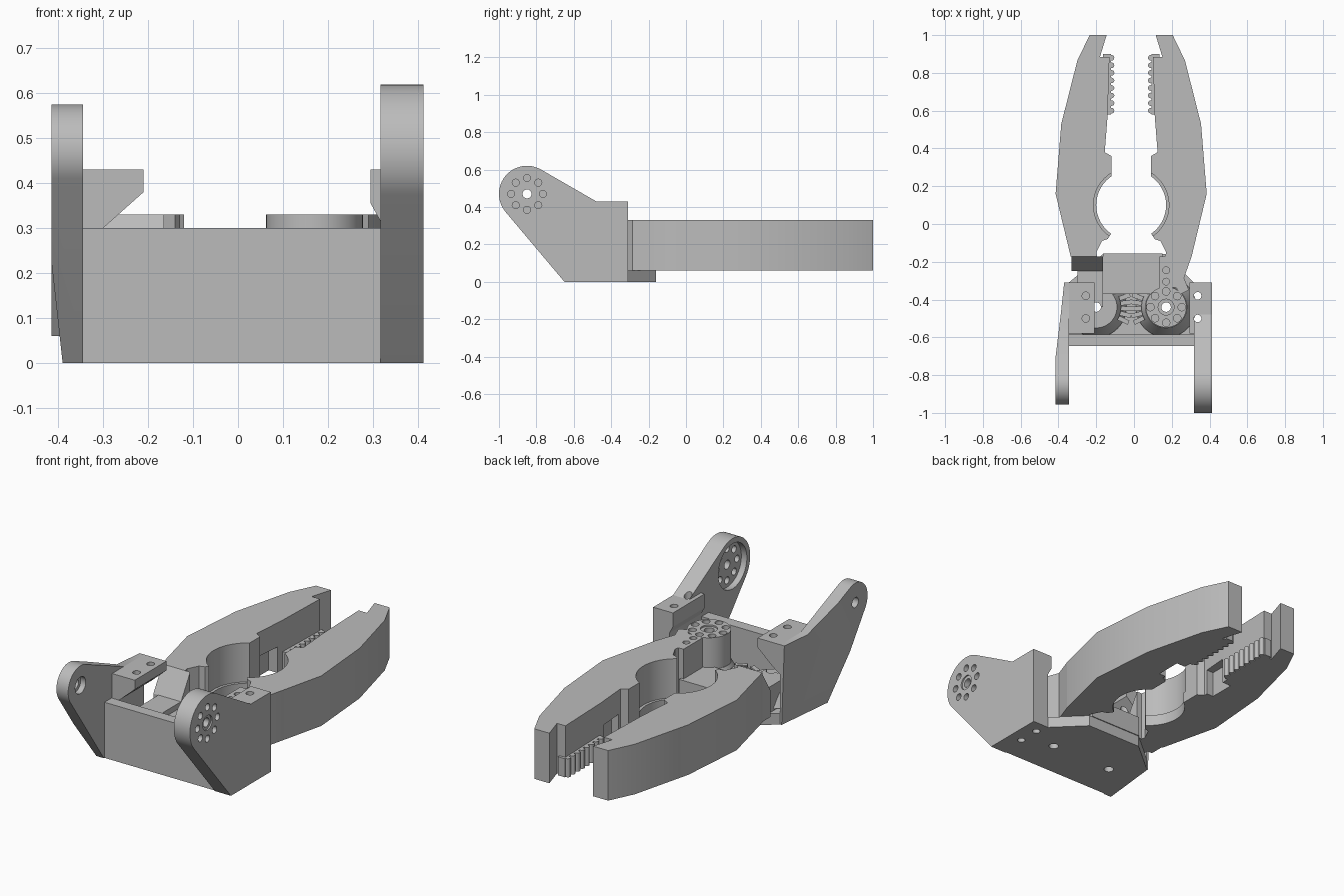
import bpy, bmesh, math
from mathutils import Vector, Matrix

cube = bpy.data.objects.get("Cube")
if cube:
    bpy.data.objects.remove(cube, do_unlink=True)

grey = bpy.data.materials.new("plain grey")
grey.use_nodes = True
colour = (0.5, 0.5, 0.5, 1)
grey.diffuse_color = colour
grey.node_tree.nodes["Principled BSDF"].inputs["Base Color"].default_value = colour

MID = -0.015           # symmetry line of the jaws
FLOOR, TOP = 0.06, 0.33
PIVOTS = {-1: (-0.2, -0.44), 1: (0.17, -0.44)}
EAR = Vector((-0.85, 0.47))


def finish(name, bm):
    bmesh.ops.recalc_face_normals(bm, faces=bm.faces)
    mesh = bpy.data.meshes.new(name)
    bm.to_mesh(mesh)
    bm.free()
    mesh.materials.append(grey)
    ob = bpy.data.objects.new(name, mesh)
    bpy.context.scene.collection.objects.link(ob)
    return ob


def prism(name, points, lo, hi, axis="z"):
    """Extrude an outline along an axis: z takes (x, y), x takes (y, z), y takes (x, z)."""
    place = {"z": lambda a, b, h: (a, b, h),
             "x": lambda a, b, h: (h, a, b),
             "y": lambda a, b, h: (a, h, b)}[axis]
    bm = bmesh.new()
    face = bm.faces.new([bm.verts.new(place(a, b, lo)) for a, b in points])
    moved = bmesh.ops.extrude_face_region(bm, geom=[face])["geom"]
    shift = Vector(place(0, 0, hi - lo))
    bmesh.ops.translate(bm, verts=[g for g in moved if isinstance(g, bmesh.types.BMVert)], vec=shift)
    return finish(name, bm)


def box(name, x0, x1, y0, y1, z0, z1):
    return prism(name, [(x0, y0), (x1, y0), (x1, y1), (x0, y1)], z0, z1)


def rod(name, centre, r, lo, hi, axis="z", sides=32):
    ring = [(centre[0] + r * math.cos(i * math.tau / sides),
             centre[1] + r * math.sin(i * math.tau / sides)) for i in range(sides)]
    return prism(name, ring, lo, hi, axis)


def ring_points(centre, r, count=8):
    return [(centre[0] + r * math.cos(i * math.tau / count),
             centre[1] + r * math.sin(i * math.tau / count)) for i in range(count)]


def cut(ob, cutters):
    for c in cutters:
        c.hide_render = True
        mod = ob.modifiers.new("cut", "BOOLEAN")
        mod.operation, mod.solver, mod.object = "DIFFERENCE", "EXACT", c
    bpy.context.view_layer.update()
    graph = bpy.context.evaluated_depsgraph_get()
    mesh = bpy.data.meshes.new_from_object(ob.evaluated_get(graph))
    ob.modifiers.clear()
    ob.data = mesh
    for c in cutters:
        bpy.data.objects.remove(c, do_unlink=True)


def smooth(ob):
    bpy.ops.object.select_all(action="DESELECT")
    ob.select_set(True)
    bpy.context.view_layer.objects.active = ob
    bpy.ops.object.shade_smooth_by_angle(angle=math.radians(25))


def bracket_outline(r):
    """Side plate outline: foot, shoulder and a rounded ear joined by tangents."""
    def tangent(p, sign):
        d = Vector(p) - EAR
        return math.atan2(d.y, d.x) + sign * math.acos(r / d.length)
    shoulder, heel = (-0.48, 0.43), (-0.65, 0)
    a0, a1 = tangent(shoulder, 1), tangent(heel, -1) + math.tau
    arc = [(EAR.x + r * math.cos(a0 + (a1 - a0) * i / 24),
            EAR.y + r * math.sin(a0 + (a1 - a0) * i / 24)) for i in range(25)]
    return [(-0.31, 0), (-0.31, 0.43), shoulder] + arc + [heel]


# Side plates with their ears
left_plate = prism("left_side_plate", bracket_outline(0.15), 0.317, 0.413, "x")
holes = [rod("hole", p, 0.019, 0.2, 0.5, "x", 16) for p in ring_points(EAR, 0.085)]
holes += [rod("hole", EAR, 0.024, 0.2, 0.5, "x"), rod("hole", EAR, 0.04, 0.405, 0.5, "x"),
          rod("recess", EAR, 0.122, 0.3, 0.35, "x")]
holes += [rod("hole", (0.337, y), 0.02, -0.1, 0.5, "z", 16) for y in (-0.38, -0.5)]
cut(left_plate, holes)

right_plate = prism("right_side_plate", bracket_outline(0.105), -0.415, -0.345, "x")
bm = bmesh.new()
bm.from_mesh(right_plate.data)
a, b, c = Vector((-0.39, -0.5, 0.43)), Vector((-0.39, -0.65, 0)), Vector((-0.415, -0.78, 0.3))
normal = (b - a).cross(c - a)
normal *= -1 if normal.x > 0 else 1
for point, n in ((a, normal),):   # slanted outer cheek
    cutoff = bmesh.ops.bisect_plane(bm, geom=bm.verts[:] + bm.edges[:] + bm.faces[:],
                                    plane_co=point, plane_no=n, clear_outer=True)
    bmesh.ops.holes_fill(bm, edges=[e for e in bm.edges if e.is_boundary])
for v in bm.verts:                # flat outer face beside the jaws
    v.co.x = max(v.co.x, -0.39) if v.co.y > -0.5 else v.co.x
bm.to_mesh(right_plate.data)
bm.free()
cut(right_plate, [rod("hole", EAR, 0.027, -0.5, -0.3, "x"),
                  rod("recess", EAR, 0.045, -0.375, -0.3, "x")])

# Mounting tabs with chamfered undersides
right_tab = prism("right_tab", [(-0.345, 0.43), (-0.21, 0.43), (-0.21, 0.38), (-0.3, 0.3), (-0.345, 0.27)],
                  -0.58, -0.31, "y")
cut(right_tab, [rod("hole", (-0.255, y), 0.02, 0.2, 0.5, "z", 16) for y in (-0.38, -0.5)])
prism("left_tab", [(0.317, 0.43), (0.295, 0.43), (0.295, 0.355), (0.317, 0.315)], -0.58, -0.31, "y")

# Base
floor = prism("base_floor", [(-0.345, -0.645), (0.317, -0.645), (0.317, -0.31), (0.165, -0.16),
                             (-0.165, -0.16), (-0.345, -0.31)], 0, FLOOR)
cut(floor, [rod("hole", p, 0.025, -0.1, 0.2) for p in PIVOTS.values()])
box("front_wall", -0.345, 0.317, -0.645, -0.585, 0, 0.3)
box("gear_stop", -0.165, 0.15, -0.37, -0.155, FLOOR, 0.17)

# Jaws, mirrored about the middle line
JAW = [(0.22, 1), (0.13, 1), (0.165, 0.885), (0.115, 0.885), (0.125, 0.57), (0.14, 0.38),
       (0.105, 0.36), (0.105, -0.05), (0.125, -0.08), (0.155, -0.09), (0.185, -0.15),
       (0.18, -0.172), (0.32, -0.172), (0.4, 0.16), (0.37, 0.53), (0.285, 0.865)]
for s, side in ((-1, "right"), (1, "left")):
    jaw = prism(side + "_jaw", [(MID + s * u, y) for u, y in JAW], FLOOR, TOP)
    xs = sorted((MID + s * 0.05, MID + s * 0.18))
    cut(jaw, [rod("groove", (MID, 0.1), 0.2, 0.12, 0.5, sides=48),
              rod("lip", (MID, 0.1), 0.185, 0, 0.2, sides=48),
              box("window", xs[0], xs[1], 0.4, 0.54, 0.0, 0.2)])
    smooth(jaw)
    # Grip pad with teeth
    px = sorted((MID + s * 0.108, MID + s * 0.15))
    box(side + "_grip_pad", px[0], px[1], 0.58, 0.9, FLOOR, 0.16)
    for i in range(8):
        smooth(rod(side + "_grip_tooth", (MID + s * 0.104, 0.6 + i * 0.04), 0.015, FLOOR, 0.16, sides=12))
    # Gear with a sloping rim
    cx, cy = PIVOTS[s]
    bm = bmesh.new()
    bmesh.ops.create_cone(bm, cap_ends=True, segments=48, radius1=0.16, radius2=0.11, depth=0.09,
                          matrix=Matrix.Translation((cx, cy, 0.115)))
    gear = finish(side + "_gear", bm)
    cut(gear, [rod("hole", (cx, cy), 0.025, 0, 0.5)])
    smooth(gear)
    for i in range(-2, 3):
        ang = (0 if s < 0 else math.pi) + (i + 0.25 * s) * 0.2
        tooth = box(side + "_gear_tooth", 0.13, 0.19, -0.012, 0.012, FLOOR, 0.15)
        tooth.data.transform(Matrix.Translation((cx, cy, 0)) @ Matrix.Rotation(ang, 4, "Z"))

# Right neck steps down to its gear
neck = prism("right_neck", [(-0.172, FLOOR), (-0.172, TOP), (-0.25, 0.2), (-0.44, 0.2), (-0.44, FLOOR)],
             -0.3, -0.165, "x")
cut(neck, [rod("hole", PIVOTS[-1], 0.025, 0, 0.5)])
prism("right_neck_flare", [(-0.172, FLOOR), (-0.172, TOP), (-0.25, 0.2), (-0.25, FLOOR)], -0.33, -0.3, "x")

# Left neck carries a full height hub with a drilled horn
hub = rod("left_hub", PIVOTS[1], 0.108, FLOOR, TOP, sides=40)
cut(hub, [rod("hole", p, 0.02, 0.3, 0.5, sides=16) for p in ring_points(PIVOTS[1], 0.083)]
    + [rod("hole", PIVOTS[1], 0.025, 0, 0.5), rod("recess", PIVOTS[1], 0.042, 0.322, 0.5)])
smooth(hub)
horn = box("left_horn_arm", 0.135, 0.22, -0.335, -0.172, FLOOR, TOP)
cut(horn, [rod("hole", (0.17, y), 0.018, 0.3, 0.5, sides=16) for y in (-0.245, -0.305)])
prism("left_neck", [(0.22, -0.172), (0.305, -0.172), (0.265, -0.285), (0.29, -0.35), (0.25, -0.37), (0.22, -0.335)],
      FLOOR, TOP)

for ob in (left_plate, right_plate, floor):
    smooth(ob)
